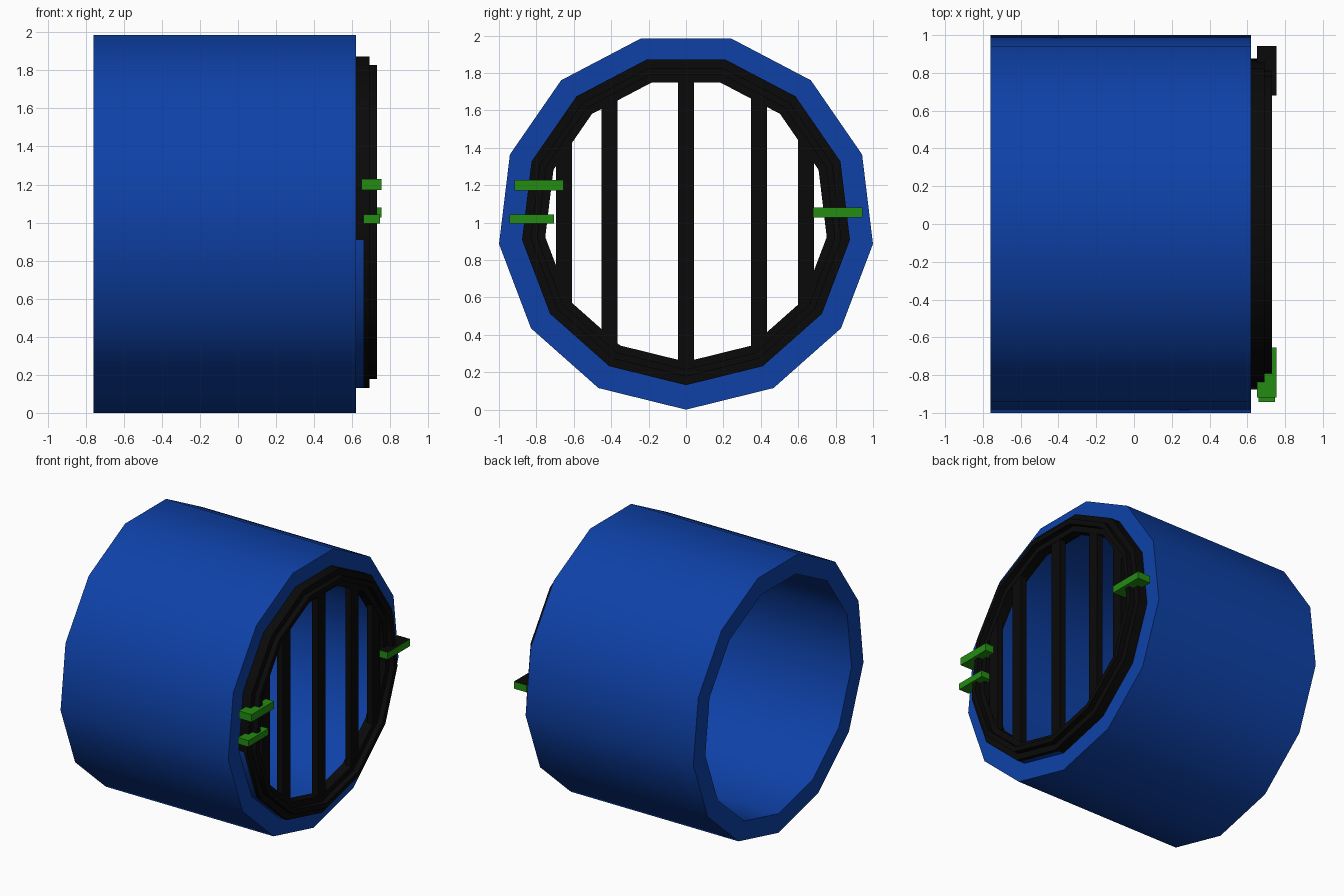
import bpy
import bmesh
from math import sin, cos, tau, sqrt, radians

SIDES = 13

cube = bpy.data.objects.get("Cube")
if cube:
    bpy.data.objects.remove(cube, do_unlink=True)


def material(name, rgb):
    mat = bpy.data.materials.new(name)
    mat.use_nodes = True
    mat.diffuse_color = (*rgb, 1)
    mat.node_tree.nodes["Principled BSDF"].inputs["Base Color"].default_value = (*rgb, 1)
    return mat


blue = material("blue", (0.0044, 0.053, 0.39))
black = material("black", (0.003, 0.003, 0.003))
green = material("green", (0.017, 0.26, 0.006))


def finish(bm, name, mats):
    bmesh.ops.recalc_face_normals(bm, faces=bm.faces)
    mesh = bpy.data.meshes.new(name)
    bm.to_mesh(mesh)
    bm.free()
    for mat in mats:
        mesh.materials.append(mat)
    obj = bpy.data.objects.new(name, mesh)
    bpy.context.collection.objects.link(obj)
    return obj


def ring(name, profile, centre_z, mats):
    """Sweep a closed (radius, x) profile around the x axis, one corner at the bottom."""
    bm = bmesh.new()
    loops = []
    for i in range(SIDES):
        a = tau * i / SIDES
        loops.append([bm.verts.new((x, r * sin(a), centre_z - r * cos(a))) for r, x in profile])
    n = len(profile)
    for i in range(SIDES):
        p, q = loops[i], loops[(i + 1) % SIDES]
        for j in range(n):
            k = (j + 1) % n
            bm.faces.new((p[j], p[k], q[k], q[j]))
    obj = finish(bm, name, mats)
    bpy.ops.object.select_all(action="DESELECT")
    obj.select_set(True)
    bpy.context.view_layer.objects.active = obj
    bpy.ops.object.shade_smooth_by_angle(angle=radians(30))
    return obj


def box(name, xs, ys, zs, mats):
    bm = bmesh.new()
    bmesh.ops.create_cube(bm, size=1)
    for v in bm.verts:
        for axis, (low, high) in enumerate((xs, ys, zs)):
            v.co[axis] = low if v.co[axis] < 0 else high
    return finish(bm, name, mats)


# Open tube
ring("tube", [(1.007, -0.76), (1.007, 0.62), (0.865, 0.62), (0.865, -0.76)], 1.007, [blue])

# Stepped door frame with a raised rim
frame_z = 1.014
frame = ring("door_frame",
             [(0.883, 0.615), (0.883, 0.66), (0.883, 0.69), (0.837, 0.69), (0.837, 0.73),
              (0.8, 0.73), (0.8, 0.69), (0.758, 0.69), (0.758, 0.615)],
             frame_z, [black, blue])

# Blue band on the lower hinge side of the frame
for face in frame.data.polygons:
    c = face.center
    if c.x < 0.65 and c.y < 0 and c.z < 0.9 and abs(face.normal.x) < 0.1 and face.normal.y < 0:
        face.material_index = 1

# Vertical bars
for i, y in enumerate((-0.652, -0.41, 0, 0.39, 0.642)):
    half = sqrt(0.8 ** 2 - y ** 2)
    box(f"bar_{i + 1}", (0.64, 0.688), (y - 0.043, y + 0.043),
        (frame_z - half, frame_z + half), [black])

# Hinges and latch
box("upper_hinge", (0.65, 0.755), (-0.918, -0.655), (1.172, 1.228), [green])
box("lower_hinge", (0.66, 0.747), (-0.943, -0.707), (0.995, 1.042), [green])
latch = box("latch", (0.65, 0.755), (0.68, 0.943), (1.027, 1.08), [green, black])
for face in latch.data.polygons:
    if face.normal.z > 0.5:
        face.material_index = 1
